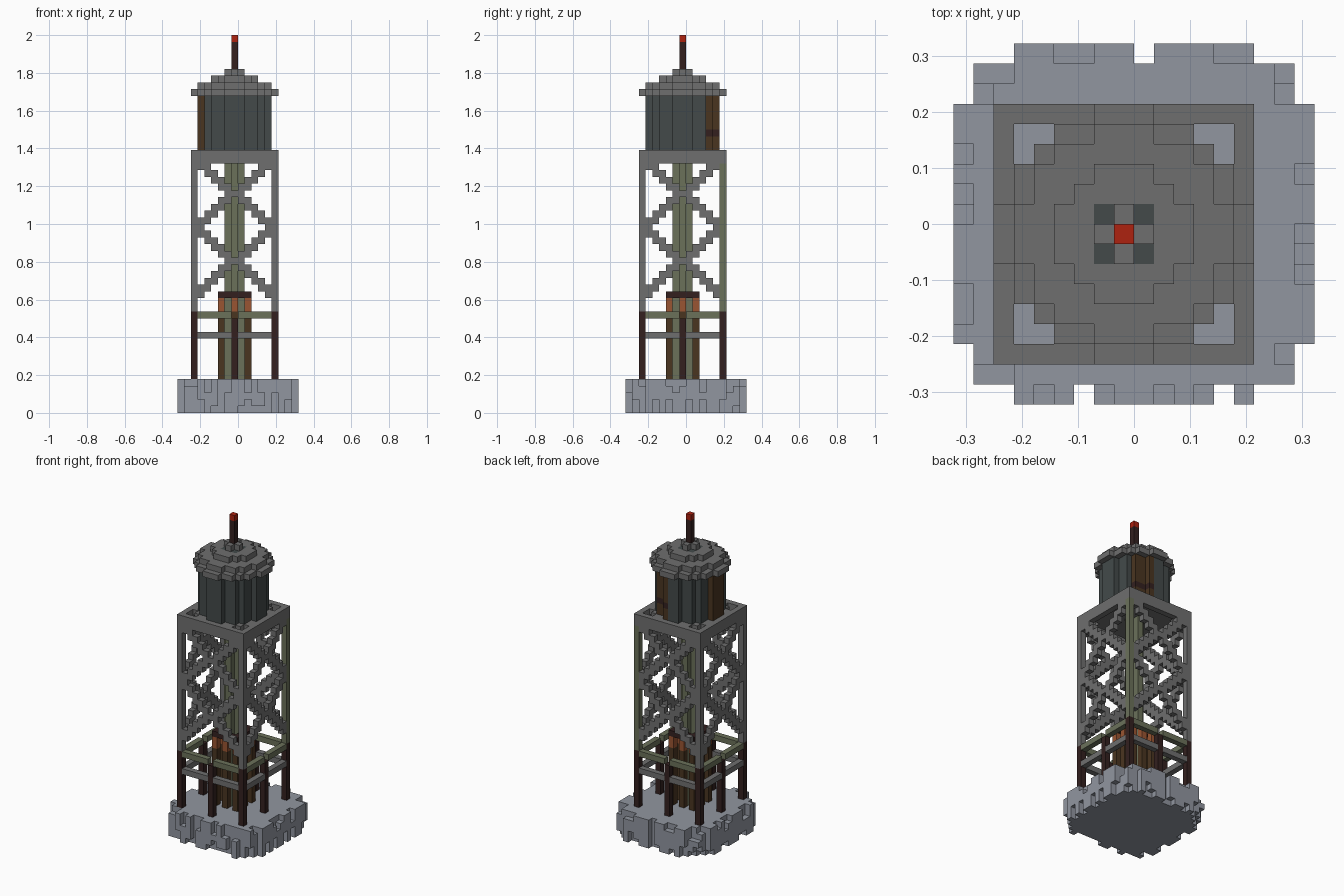
import bpy, bmesh, random
from mathutils import Vector

random.seed(4)
if "Cube" in bpy.data.objects:
    bpy.data.objects.remove(bpy.data.objects["Cube"])

V = 1 / 28  # edge of one block


def material(name, hexcode):
    rgb = [int(hexcode[n:n + 2], 16) / 255 for n in (0, 2, 4)]
    col = [c / 12.92 if c < 0.04 else ((c + 0.055) / 1.055) ** 2.4 for c in rgb] + [1]
    m = bpy.data.materials.new(name)
    m.use_nodes = True
    m.diffuse_color = col
    m.node_tree.nodes["Principled BSDF"].inputs["Base Color"].default_value = col
    return m


STONE = material("stone", "9196a0")
GREY = material("grey_steel", "6f6f6f")
TANK = material("dark_slate", "434a4a")
GREEN = material("mossy_metal", "6b715a")
BROWN = material("rust_brown", "4a3520")
MAROON = material("dark_maroon", "33201f")
ORANGE = material("rust_orange", "9a5532")
RED = material("lamp_red", "ad2210")

# the six directions, each with its two sideways directions
AXES = [Vector((1, 0, 0)), Vector((0, 1, 0)), Vector((0, 0, 1))]


def blocks(name, cells):
    """Build one object from {(i, j, k): material}, keeping only outer faces."""
    mats = list(dict.fromkeys(cells.values()))
    bm = bmesh.new()
    for cell, mat in cells.items():
        mid = Vector(cell) + Vector((-0.5, -0.5, 0.5))
        for a in range(3):
            for s in (1, -1):
                n = AXES[a] * s
                if tuple(int(c + d) for c, d in zip(cell, n)) in cells:
                    continue
                u, w = AXES[(a + 1) % 3] * s, AXES[(a + 2) % 3]
                quad = [mid + (n + u * p + w * q) / 2
                        for p, q in ((-1, -1), (1, -1), (1, 1), (-1, 1))]
                face = bm.faces.new([bm.verts.new(c * V) for c in quad])
                face.material_index = mats.index(mat)
    bmesh.ops.remove_doubles(bm, verts=bm.verts, dist=V / 100)
    me = bpy.data.meshes.new(name)
    bm.to_mesh(me)
    bm.free()
    for m in mats:
        me.materials.append(m)
    ob = bpy.data.objects.new(name, me)
    bpy.context.collection.objects.link(ob)
    return ob


def disc(r):
    span = range(-r, r + 1)
    return [(i, j) for i in span for j in span if i * i + j * j <= r * r + 1]


def column(i, j, low, high, mat):
    return {(i, j, k): mat for k in range(low, high)}


def ring(r, k, mat):
    span = range(-r, r + 1)
    return {(i, j, k): mat for i in span for j in span if max(abs(i), abs(j)) == r}


# Ragged stone footing
footing = {}
for i in range(-8, 10):
    for j in range(-8, 10):
        a, b = abs(i - 0.5), abs(j - 0.5)
        if max(a, b) < 8 and a + b <= 13:
            footing.update(column(i, j, 0, 5, STONE))
        elif max(a, b) < 8 and a + b <= 15:
            footing.update(column(i, j, random.choice((0, 0, 1, 2)), random.choice((3, 4, 5)), STONE))
        elif min(a, b) < 6 and a + b <= 15 and random.random() < 0.85:
            footing.update(column(i, j, random.choice((0, 0, 1, 2)), random.choice((3, 4, 5, 5)), STONE))
blocks("stone_footing", footing)

# Legs: four corners run to the top, four short ones in between
corners = [(i, j) for i in (-6, 6) for j in (-6, 6)]
middles = [(0, -6), (0, 6), (-6, 0), (6, 0)]
for i, j in corners:
    cells = column(i, j, 5, 15, MAROON)
    cells.update(column(i, j, 15, 37, GREEN if i > 0 and j > 0 else GREY))
    blocks("corner_leg", cells)
for i, j in middles:
    blocks("middle_leg", column(i, j, 5, 14, MAROON))

# Horizontal beams between the legs
for name, k, mat in (("lower_beam", 11, GREY), ("upper_beam", 14, GREEN)):
    cells = ring(6, k, mat)
    for spot in corners + middles:
        del cells[(*spot, k)]
    blocks(name, cells)
blocks("top_beam", {**ring(6, 37, GREY), **ring(6, 38, GREY)})

# Stepped cross braces on all four sides
for side in (-6, 6):
    for turned in (False, True):
        cells = {}
        for k in range(16, 37):
            step = min(abs(k - 22), abs(k - 32))
            for i in range(-5, 6):
                if abs(i) in (step, step + 1):
                    cells[(side, i, k) if turned else (i, side, k)] = GREY
        blocks("cross_brace", cells)

# Central riser pipe with a ring of outer pipes and a cap
riser = {}
for i, j in disc(1):
    if abs(i) + abs(j) < 2:
        riser.update(column(i, j, 5, 38, GREEN))
blocks("riser_pipe", riser)
for i in (-2, 0, 2):
    for j in (-2, 0, 2):
        if i or j:
            blocks("outer_pipe", {**column(i, j, 5, 15, BROWN), **column(i, j, 15, 17, ORANGE)})
blocks("pipe_cap", ring(2, 17, MAROON))

# Tank floor and tank with rusty stripes
blocks("tank_floor", {(i, j, 38): GREY for i, j in disc(6) if max(abs(i), abs(j)) < 6})
tank = {}
for i, j in disc(5):
    rusty = i == -5 or (j >= 4 and i >= 1)
    tank.update(column(i, j, 39, 47, BROWN if rusty else TANK))
    if rusty and j >= 4:
        tank[(i, j, 41)] = MAROON
blocks("tank", tank)

# Stepped roof
roof = {}
for k, r in ((47, 6), (48, 5), (49, 3)):
    for i, j in disc(r):
        roof[(i, j, k)] = TANK if k == 49 and abs(i) == abs(j) == 1 else GREY
for i, j in disc(1):
    if abs(i) + abs(j) < 2:
        roof[(i, j, 50)] = GREY
blocks("roof", roof)

# Mast with a warning lamp
blocks("mast", column(0, 0, 51, 55, MAROON))
blocks("warning_lamp", column(0, 0, 55, 56, RED))
